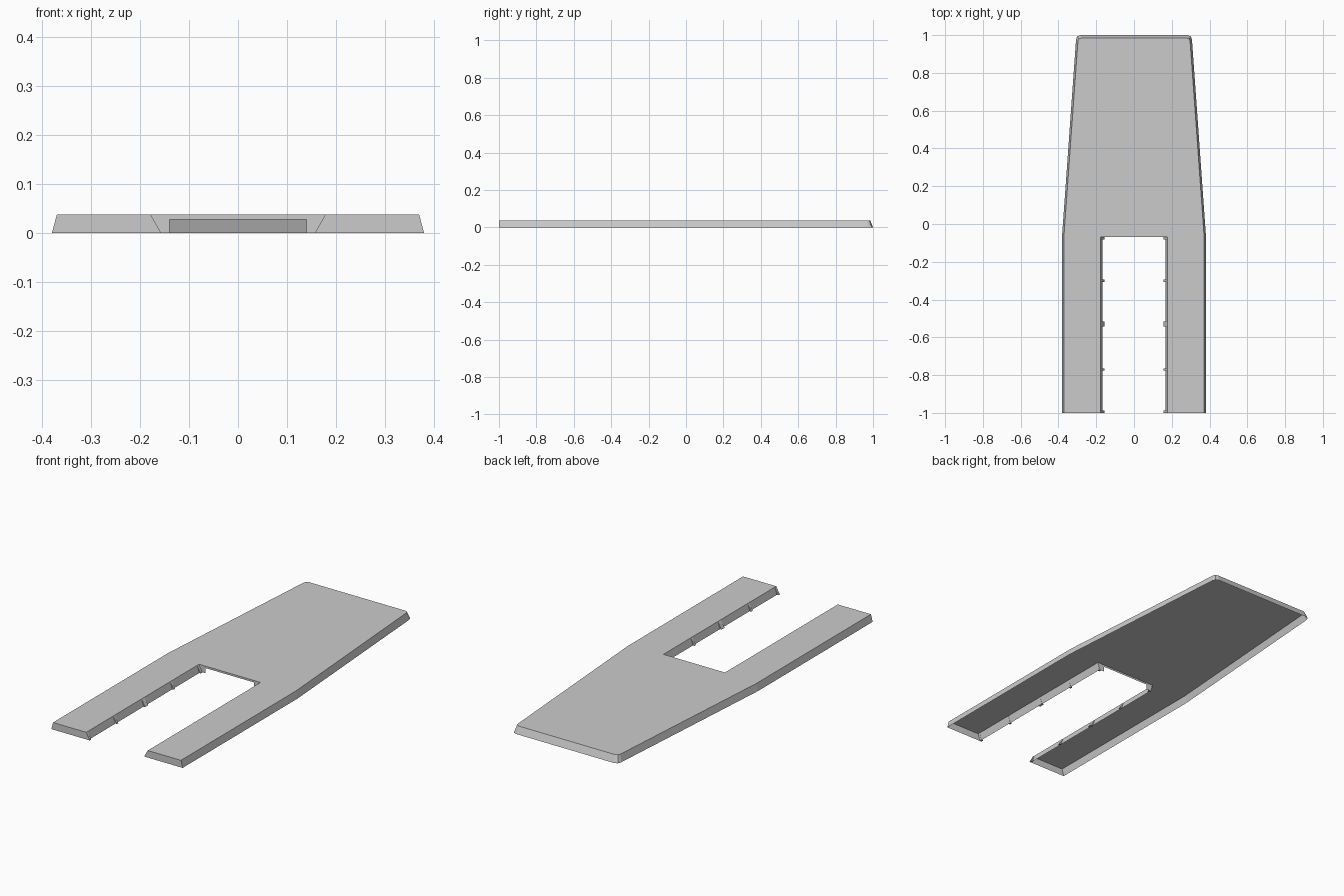
import bpy
import bmesh

H = 0.037        # panel height
SLOT_Y = -0.068  # closed end of the slot

cube = bpy.data.objects.get("Cube")
if cube:
    bpy.data.objects.remove(cube, do_unlink=True)

grey = bpy.data.materials.new("plain grey")
grey.use_nodes = True
colour = (0.6, 0.6, 0.6, 1)
grey.diffuse_color = colour
grey.node_tree.nodes["Principled BSDF"].inputs["Base Color"].default_value = colour


def make_object(name, bm):
    mesh = bpy.data.meshes.new(name)
    bm.to_mesh(mesh)
    bm.free()
    mesh.materials.append(grey)
    obj = bpy.data.objects.new(name, mesh)
    bpy.context.collection.objects.link(obj)
    return obj


def mirrored(half):
    return half + [(-x, y) for x, y in reversed(half)]


# Hollow panel: flat top with a flared skirt, open underneath
top_half = [(0.178, SLOT_Y), (0.178, -1), (0.37, -1), (0.37, -0.05),
            (0.297, 0.965), (0.292, 0.979), (0.278, 0.985)]
base_half = [(0.166, SLOT_Y), (0.166, -1), (0.38, -1), (0.38, -0.05),
             (0.307, 0.975), (0.301, 0.993), (0.283, 1)]
bm = bmesh.new()
top = [bm.verts.new((x, y, H)) for x, y in mirrored(top_half)]
base = [bm.verts.new((x, y, 0)) for x, y in mirrored(base_half)]
bm.faces.new(top)
for i in range(len(top) - 1):
    bm.faces.new((top[i], base[i], base[i + 1], top[i + 1]))

# Slot end wall with a rectangular opening
arch = [bm.verts.new((x, SLOT_Y, z)) for x, z in
        [(0.14, 0), (0.14, 0.027), (-0.14, 0.027), (-0.14, 0)]]
bm.faces.new((base[0], top[0], arch[1], arch[0]))
bm.faces.new((top[0], top[-1], arch[2], arch[1]))
bm.faces.new((top[-1], base[-1], arch[3], arch[2]))
bmesh.ops.recalc_face_normals(bm, faces=bm.faces)
if bm.faces[:][0].normal.z < 0:
    bmesh.ops.reverse_faces(bm, faces=bm.faces)
make_object("panel_shell", bm)


# Small gusset ribs along both slot walls
def add_rib(bm, side, y, width):
    profile = [(0.178, H - 0.0005), (0.157, 0), (0.168, 0)]
    ends = [[bm.verts.new((side * x, y + dy, z)) for x, z in profile]
            for dy in (-width / 2, width / 2)]
    for end in ends:
        bm.faces.new(end)
    for i in range(3):
        j = (i + 1) % 3
        bm.faces.new((ends[0][i], ends[0][j], ends[1][j], ends[1][i]))


for side, name in ((1, "left_slot_ribs"), (-1, "right_slot_ribs")):
    bm = bmesh.new()
    for y, width in ((-0.994, 0.012), (-0.77, 0.012), (-0.53, 0.025),
                     (-0.3, 0.012), (-0.076, 0.014)):
        add_rib(bm, side, y, width)
    bmesh.ops.recalc_face_normals(bm, faces=bm.faces)
    make_object(name, bm)
